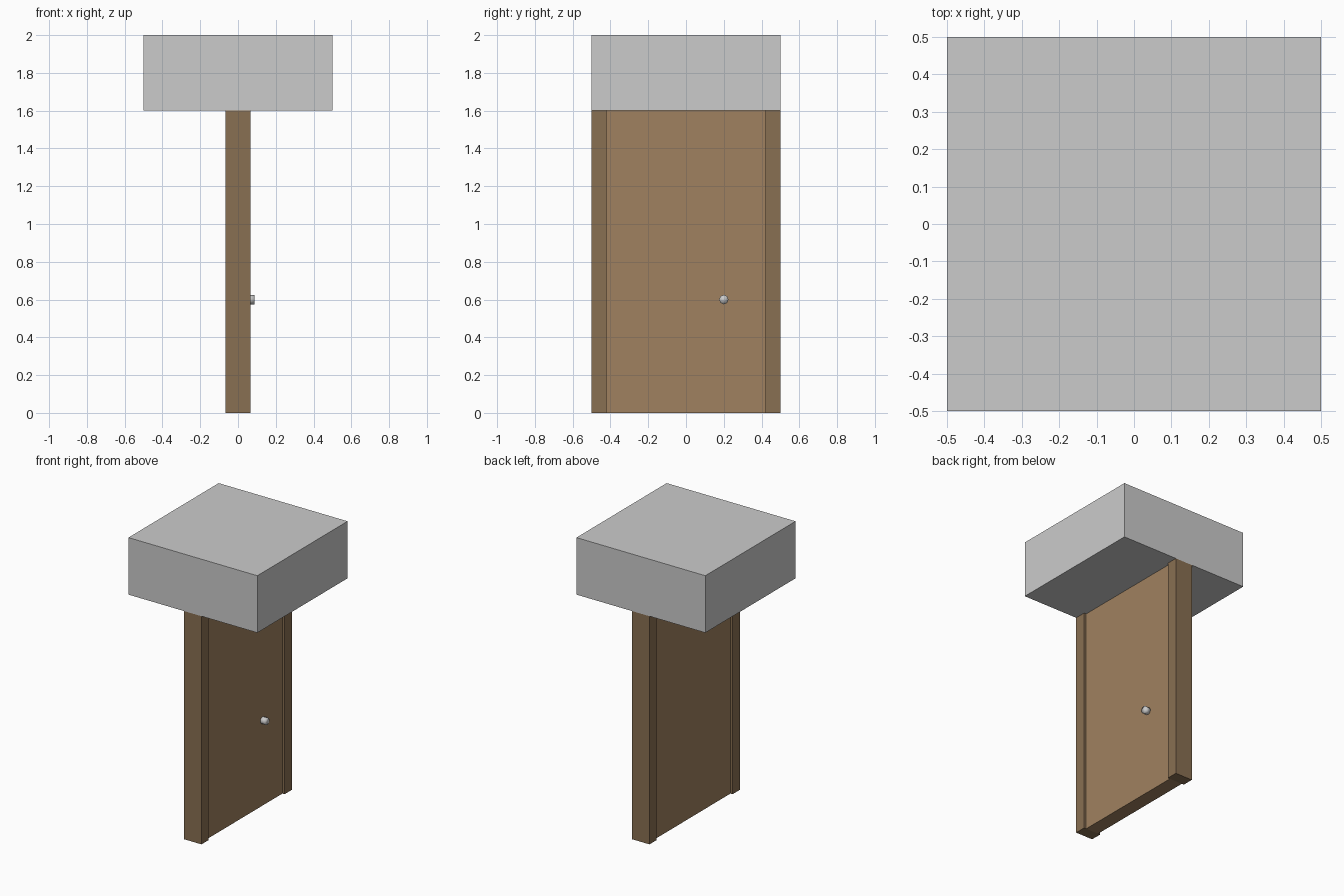
import bpy
from math import pi

if "Cube" in bpy.data.objects:
    bpy.data.objects.remove(bpy.data.objects["Cube"])


def material(name, rgb):
    m = bpy.data.materials.new(name)
    m.diffuse_color = (*rgb, 1)
    m.use_nodes = True
    m.node_tree.nodes["Principled BSDF"].inputs["Base Color"].default_value = m.diffuse_color
    return m


def box(name, lo, hi, mat=None):
    bpy.ops.mesh.primitive_cube_add(size=1, location=[(a + b) / 2 for a, b in zip(lo, hi)])
    ob = bpy.context.object
    ob.name = name
    ob.scale = [b - a for a, b in zip(lo, hi)]
    bpy.ops.object.transform_apply(location=False, rotation=False)
    if mat:
        ob.data.materials.append(mat)
    return ob


frame_wood = material("frame wood", (0.25, 0.16, 0.085))
door_wood = material("door wood", (0.35, 0.22, 0.115))

# Heavy block above the door
box("lintel_block", (-0.5, -0.5, 1.6), (0.5, 0.5, 2.0))

# Door leaf with thin stop strips and a post on each side
box("door_leaf", (-0.05, -0.405, 0), (0.05, 0.405, 1.6), door_wood)
for side, s in (("left", -1), ("right", 1)):
    y0, y1, y2 = 0.405, 0.42, 0.5
    stop = sorted((s * y0, s * y1))
    post = sorted((s * y1, s * y2))
    box(side + "_door_stop", (-0.05, stop[0], 0), (0.05, stop[1], 1.6), door_wood)
    box(side + "_post", (-0.067, post[0], 0), (0.067, post[1], 1.6), frame_wood)

# Round knob on the +x face
bpy.ops.mesh.primitive_cylinder_add(vertices=8, radius=0.025, depth=0.04,
                                    location=(0.067, 0.2, 0.6),
                                    rotation=(0, pi / 2, 0))
knob = bpy.context.object
knob.name = "door_knob"
bpy.ops.object.shade_smooth()
